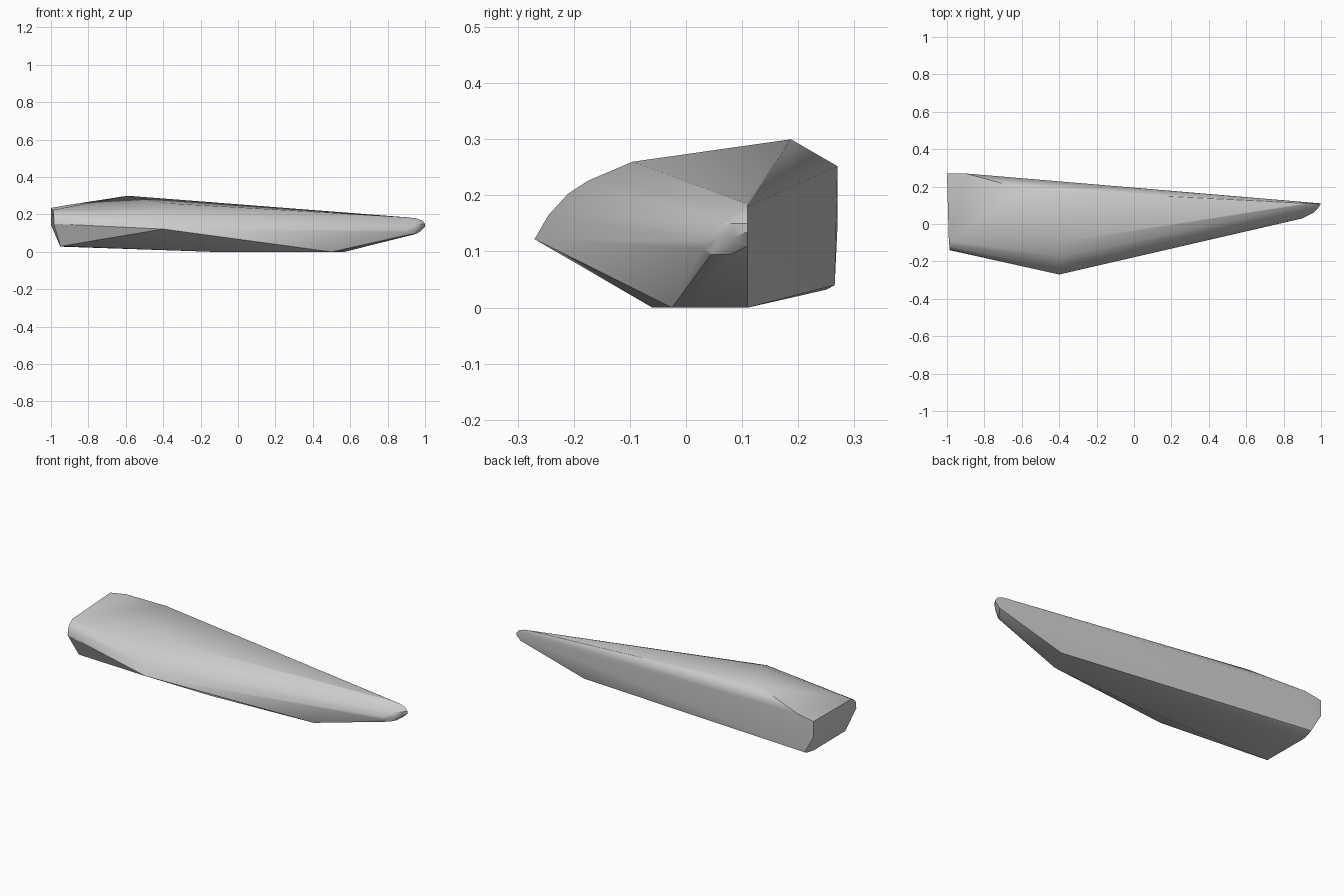
import bpy, bmesh, math

if "Cube" in bpy.data.objects:
    bpy.data.objects.remove(bpy.data.objects["Cube"])

# Cross-section stations of the blade-like stone: x, y, z
left_end = [(-1, .27, .145), (-1, .27, .235), (-.985, -.14, .15), (-.985, -.137, .185),
            (-.987, -.12, .207), (-.99, -.09, .224)]
left_foot = [(-.95, -.09, .03), (-.95, .2, .028), (-.94, .25, .032), (-.94, .265, .04)]
crest = [(-.9, .27, .252), (-.59, .187, .3)]
belly = [(-.4, -.27, .122), (-.4, -.245, .165), (-.4, -.21, .203),
         (-.39, -.175, .226), (-.38, -.095, .26)]
sole = [(-.13, -.06, 0), (.5, -.025, 0), (.53, 0, 0), (.57, .11, 0)]
tip = [(.9, .03, .105), (.9, .03, .12), (.93, .045, .095), (.95, .08, .095), (.975, .11, .11),
       (.96, .06, .125), (.985, .085, .125), (1, .11, .135), (1, .11, .15),
       (.985, .085, .15), (.985, .11, .168), (.95, .06, .15), (.95, .11, .18), (.9, .11, .185)]

# Wrap a convex skin around the stations
bm = bmesh.new()
for p in left_end + left_foot + crest + belly + sole + tip:
    bm.verts.new(p)
hull = bmesh.ops.convex_hull(bm, input=bm.verts[:])
loose = [v for v in bm.verts if not v.link_faces]
bmesh.ops.delete(bm, geom=loose, context='VERTS')
bmesh.ops.recalc_face_normals(bm, faces=bm.faces[:])

mesh = bpy.data.meshes.new("long_stone")
bm.to_mesh(mesh)
bm.free()
stone = bpy.data.objects.new("long_stone", mesh)
bpy.context.collection.objects.link(stone)

# Soft shading over the rounded front, crisp main edges
bpy.context.view_layer.objects.active = stone
stone.select_set(True)
bpy.ops.object.shade_smooth_by_angle(angle=math.radians(30))
